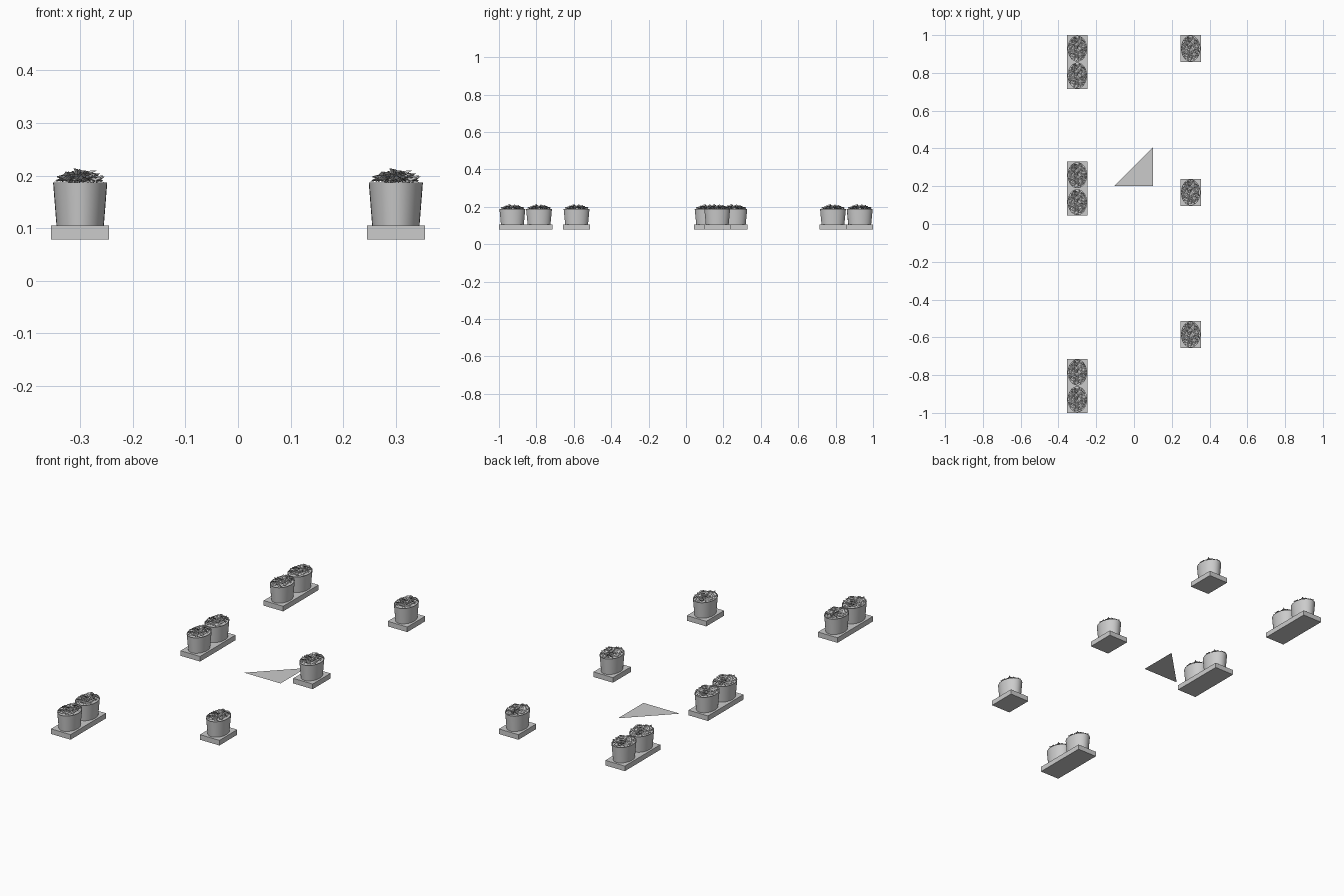
import bpy, bmesh, math, random
from mathutils import Vector

if "Cube" in bpy.data.objects:
    bpy.data.objects.remove(bpy.data.objects["Cube"])

random.seed(4)
TRAY_Z0, TRAY_Z1 = 0.079, 0.105
POT_TOP = 0.187
CELL = 0.1425                      # tray length per pot


def finish(bm, name):
    me = bpy.data.meshes.new(name)
    bm.normal_update()
    bm.to_mesh(me)
    bm.free()
    return me


def place(mesh, name, loc):
    ob = bpy.data.objects.new(name, mesh)
    ob.location = loc
    bpy.context.collection.objects.link(ob)
    return ob


def tray_mesh(length):
    bm = bmesh.new()
    bmesh.ops.create_cube(bm, size=1)
    bmesh.ops.scale(bm, verts=bm.verts, vec=(0.11, length, TRAY_Z1 - TRAY_Z0))
    return finish(bm, "tray")


def pot_mesh(n=32):
    # oval tapered tub: outer wall, rim, inner lip and soil surface
    profile = [(0.045, 0.061, TRAY_Z1), (0.0515, 0.069, POT_TOP),
               (0.048, 0.065, POT_TOP), (0.0475, 0.0645, POT_TOP - 0.007)]
    bm = bmesh.new()
    rings = []
    for rx, ry, z in profile:
        rings.append([bm.verts.new((rx * math.cos(2 * math.pi * i / n),
                                    ry * math.sin(2 * math.pi * i / n), z))
                      for i in range(n)])
    for a, b in zip(rings, rings[1:]):
        for i in range(n):
            j = (i + 1) % n
            f = bm.faces.new((a[i], a[j], b[j], b[i]))
            f.smooth = a is rings[0]
    bm.faces.new(rings[-1])
    bm.faces.new(rings[0][::-1])
    for e in bm.edges:
        if abs(e.verts[0].co.z - e.verts[1].co.z) < 1e-6:
            e.smooth = False
    return finish(bm, "pot")


def foliage_mesh(count=110):
    # folded pointed leaves scattered over a low oval mound
    bm = bmesh.new()
    for k in range(count):
        r = math.sqrt((k + 0.5) / count)
        t = k * 2.39996
        base = Vector((0.040 * r * math.cos(t), 0.057 * r * math.sin(t),
                       0.184 + 0.018 * (1 - r * r) * random.random() + 0.006))
        yaw = t + random.uniform(-1.3, 1.3)
        pitch = random.uniform(-0.15, 0.75)
        out = Vector((math.cos(yaw) * math.cos(pitch),
                      math.sin(yaw) * math.cos(pitch), math.sin(pitch)))
        side = Vector((-math.sin(yaw), math.cos(yaw), random.uniform(-0.6, 0.6))).normalized()
        up = out.cross(side).normalized()
        length, w = random.uniform(0.020, 0.030), random.uniform(0.007, 0.011)
        pts = [base - out * length * 0.4, base + side * w + up * 0.004,
               base + out * length * 0.6 - up * 0.003, base - side * w + up * 0.004, base]
        vs = []
        for p in pts:
            # keep leaves within the oval mound
            d = math.hypot(p.x / 0.049, p.y / 0.066)
            if d > 1:
                p = Vector((p.x / d, p.y / d, p.z))
            top = 0.216 - 0.010 * min(d, 1) ** 3
            p.z = max(0.181, min(p.z, top - random.uniform(0, 0.003)))
            vs.append(bm.verts.new(p))
        a, l, tip, rr, m = vs
        for tri in ((a, m, l), (l, m, tip), (a, rr, m), (m, rr, tip)):
            bm.faces.new(tri)
    return finish(bm, "foliage")


pot, foliage = pot_mesh(), foliage_mesh()
trays = {n: tray_mesh(CELL * n + 0.001) for n in (1, 2)}

# Planters: (x, y centre, number of pots)
planters = [(-0.3, 0.857, 2), (-0.3, 0.187, 2), (-0.3, -0.857, 2),
            (0.3, 0.929, 1), (0.3, 0.167, 1), (0.3, -0.585, 1)]
for x, y, n in planters:
    place(trays[n], "planter_tray", (x, y, (TRAY_Z0 + TRAY_Z1) / 2))
    for i in range(n):
        py = y + (i - (n - 1) / 2) * CELL
        place(pot, "planter_pot", (x, py, 0))
        place(foliage, "planter_foliage", (x, py, 0))

# Flat ground triangle
bm = bmesh.new()
bm.faces.new([bm.verts.new(p) for p in ((-0.105, 0.2, 0), (0.1, 0.2, 0), (0.1, 0.405, 0))])
place(finish(bm, "ground_triangle"), "ground_triangle", (0, 0, 0))
